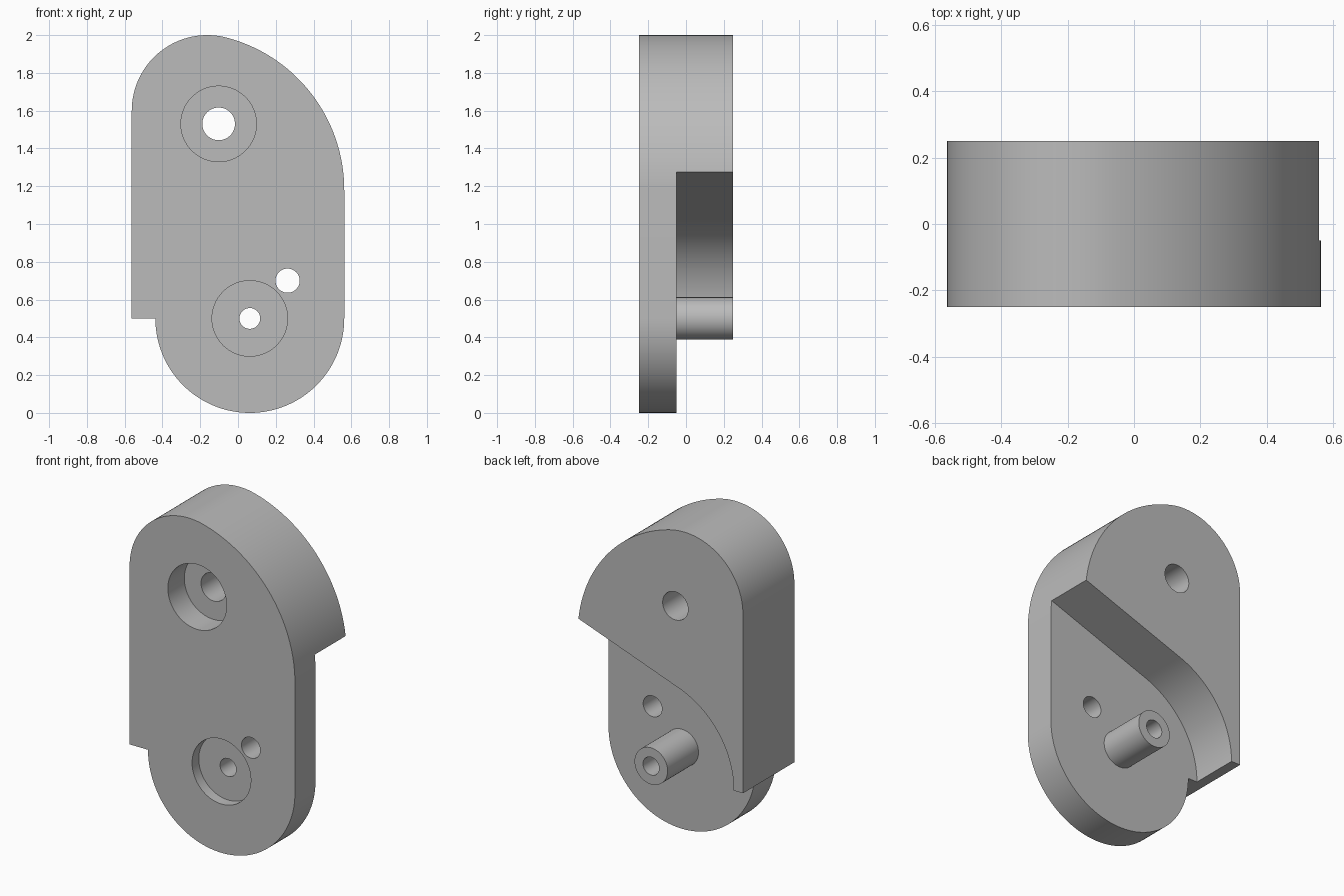
import bpy
import bmesh
from math import sin, cos, radians, degrees, atan2, acos, hypot, pi

cube = bpy.data.objects.get("Cube")
if cube:
    bpy.data.objects.remove(cube, do_unlink=True)

grey = bpy.data.materials.new("plain grey")
grey.use_nodes = True
grey.diffuse_color = (0.5, 0.5, 0.5, 1)
grey.node_tree.nodes["Principled BSDF"].inputs["Base Color"].default_value = (0.5, 0.5, 0.5, 1)

FRONT, STEP, BACK = -0.25, -0.05, 0.25
HALF = 0.5625                    # half width
PIVOT = (0.0625, 0.5)            # lower bore, centre of the round end
UPPER = (-0.1025, 1.53)          # upper bore
PIN = (0.2625, 0.7)              # small hole beside the pivot


def arc(centre, radius, start, end, steps):
    """Points (x, z) along an arc, angles in degrees."""
    angles = [radians(start + (end - start) * i / steps) for i in range(steps + 1)]
    return [(centre[0] + radius * cos(a), centre[1] + radius * sin(a)) for a in angles]


def prism(name, outline, y0, y1):
    """Extrude an (x, z) outline from y0 to y1."""
    bm = bmesh.new()
    face = bm.faces.new([bm.verts.new((x, y0, z)) for x, z in outline])
    result = bmesh.ops.extrude_face_region(bm, geom=[face])
    moved = [v for v in result["geom"] if isinstance(v, bmesh.types.BMVert)]
    bmesh.ops.translate(bm, vec=(0, y1 - y0, 0), verts=moved)
    bmesh.ops.recalc_face_normals(bm, faces=bm.faces)
    mesh = bpy.data.meshes.new(name)
    bm.to_mesh(mesh)
    bm.free()
    obj = bpy.data.objects.new(name, mesh)
    bpy.context.collection.objects.link(obj)
    mesh.materials.append(grey)
    return obj


def cylinder(name, centre, radius, y0, y1):
    return prism(name, arc(centre, radius, 0, 360, 64)[:-1], y0, y1)


def activate(obj):
    bpy.ops.object.select_all(action='DESELECT')
    obj.select_set(True)
    bpy.context.view_layer.objects.active = obj


def cut(obj, cutter):
    """Subtract the cutter from the part, then discard it."""
    cutter.hide_render = True
    activate(obj)
    mod = obj.modifiers.new("cut", 'BOOLEAN')
    mod.operation, mod.solver, mod.object = 'DIFFERENCE', 'EXACT', cutter
    bpy.ops.object.modifier_apply(modifier=mod.name)
    bpy.data.objects.remove(cutter, do_unlink=True)


# Body outline: round lower end, large right shoulder, small left shoulder, notch
corner, corner_r = (-HALF + 0.4, 1.6), 0.4
shoulder_z, shoulder_r = 1.18, 0.834
shoulder = (HALF - shoulder_r, shoulder_z)
blend = degrees(atan2(corner[1] - shoulder[1], corner[0] - shoulder[0]))
outline = arc(PIVOT, 0.5, 180, 360, 64)
outline += arc(shoulder, shoulder_r, 0, blend, 40)
outline += arc(corner, corner_r, blend, 180, 40)[1:]
outline += [(-HALF, PIVOT[1])]
body = prism("body", outline, FRONT, BACK)

# Back recess: sloping edge tangent to an arc around the pivot
edge, recess_r = (0.558, 1.275), HALF
dx, dz = edge[0] - PIVOT[0], edge[1] - PIVOT[1]
touch = atan2(dz, dx) + acos(recess_r / hypot(dx, dz))
slope = touch - pi / 2
recess = [(edge[0] + 0.4 * cos(slope), edge[1] + 0.4 * sin(slope))]
recess += arc(PIVOT, recess_r, degrees(touch), 180, 32)
recess += [(PIVOT[0] - recess_r, -0.5), (recess[0][0], -0.5)]
cut(body, prism("recess_cutter", recess, STEP, BACK + 0.2))

# Pivot post standing in the recess
post = cylinder("pivot_post", PIVOT, 0.1125, STEP, BACK)

# Counterbores and through holes
cut(body, cylinder("upper_counterbore", UPPER, 0.2, FRONT - 0.1, FRONT + 0.16))
cut(body, cylinder("lower_counterbore", PIVOT, 0.2, FRONT - 0.1, FRONT + 0.065))
for centre, radius in ((UPPER, 0.0865), (PIVOT, 0.055), (PIN, 0.064)):
    cut(body, cylinder("hole_cutter", centre, radius, FRONT - 0.1, BACK + 0.1))
cut(post, cylinder("post_hole_cutter", PIVOT, 0.055, FRONT, BACK + 0.1))

for part in (body, post):
    activate(part)
    bpy.ops.object.shade_smooth_by_angle(angle=radians(30))
